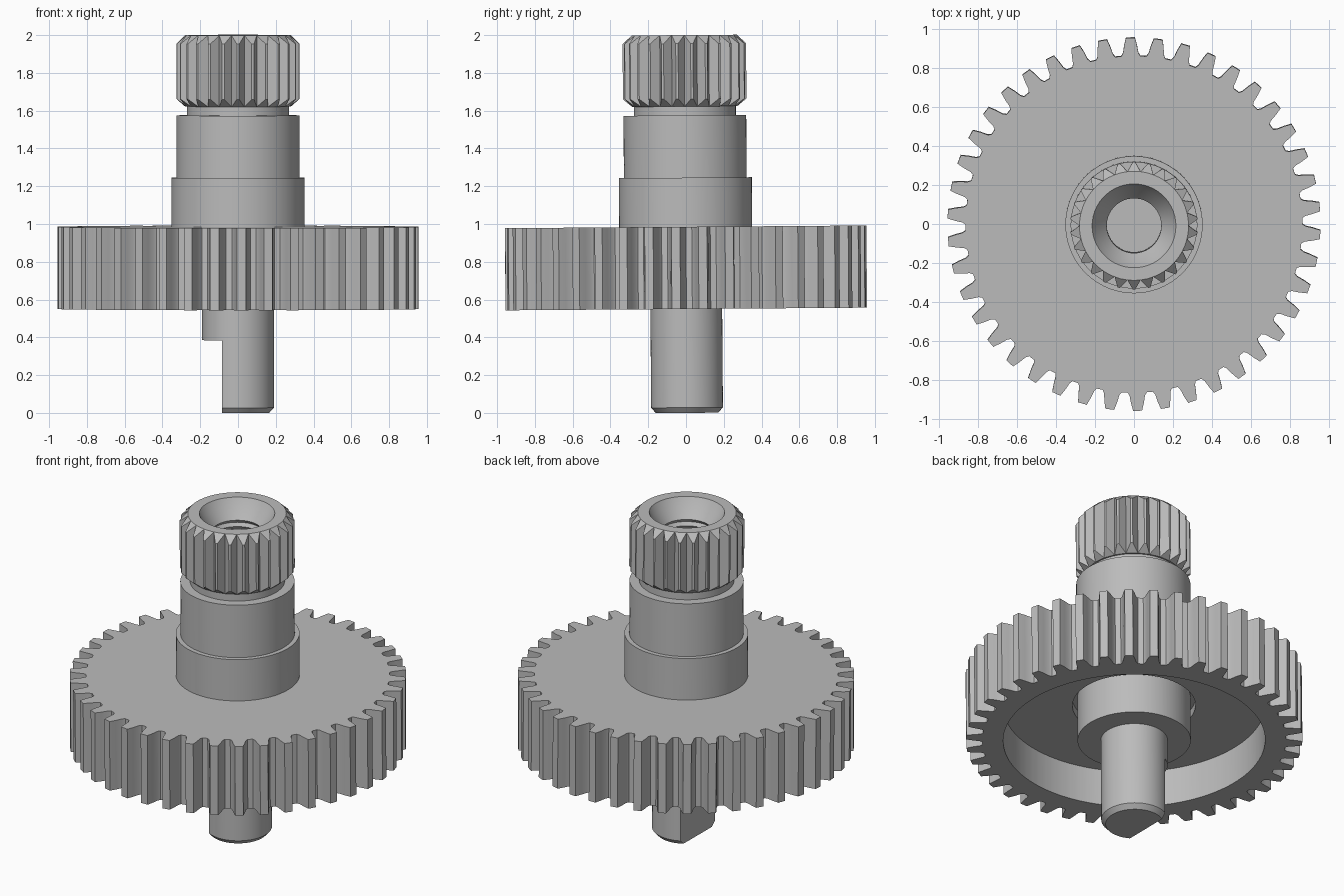
import bpy, bmesh, math
from mathutils import Matrix, Vector

cube = bpy.data.objects.get("Cube")
if cube:
    bpy.data.objects.remove(cube, do_unlink=True)

# Single plain grey
grey = bpy.data.materials.new("steel_grey")
grey.use_nodes = True
GREY = (0.5, 0.5, 0.5, 1)
grey.diffuse_color = GREY
grey.node_tree.nodes["Principled BSDF"].inputs["Base Color"].default_value = GREY

# The whole axle leans very slightly
PIVOT = Vector((0, 0, 0.75))
LEAN = (Matrix.Translation(PIVOT) @ Matrix.Rotation(math.radians(0.43), 4, 'X')
        @ Matrix.Translation(-PIVOT))


def polar(r, a, z):
    return Vector((r * math.cos(a), r * math.sin(a), z))


def loft(rings, cap_first=False, cap_last=False):
    """Skin a list of equally sized closed rings of points."""
    bm = bmesh.new()
    loops = [[bm.verts.new(p) for p in ring] for ring in rings]
    n = len(loops[0])
    for lo, hi in zip(loops, loops[1:]):
        for i in range(n):
            j = (i + 1) % n
            bm.faces.new((lo[i], lo[j], hi[j], hi[i]))
    if cap_first:
        bm.faces.new(loops[0][::-1])
    if cap_last:
        bm.faces.new(loops[-1])
    return bm


def lathe(profile, sides=72, **caps):
    return loft([[polar(r, math.tau * i / sides, z) for i in range(sides)]
                 for r, z in profile], **caps)


def finish(name, bm, closed_up=True):
    bmesh.ops.remove_doubles(bm, verts=bm.verts, dist=1e-5)
    if closed_up:
        bmesh.ops.recalc_face_normals(bm, faces=bm.faces)
    bm.transform(LEAN)
    mesh = bpy.data.meshes.new(name)
    bm.to_mesh(mesh)
    bm.free()
    mesh.materials.append(grey)
    ob = bpy.data.objects.new(name, mesh)
    bpy.context.collection.objects.link(ob)
    bpy.ops.object.select_all(action='DESELECT')
    ob.select_set(True)
    bpy.context.view_layer.objects.active = ob
    bpy.ops.object.shade_smooth_by_angle(angle=math.radians(25))
    return ob


# Spur gear: toothed rim, hollow underside, web and lower boss
TEETH = 42
BOTTOM, TOP, WEB = 0.55, 0.985, 0.78
half = [(0.957, 0.16), (0.918, 0.24), (0.88, 0.30), (0.864, 0.38)]
tooth = [(r, -f) for r, f in reversed(half)] + half
outline = [(r, math.radians(91.1) + math.tau * (t + f) / TEETH)
           for t in range(TEETH) for r, f in tooth]


def gear_ring(z, radius=None):
    return [polar(radius or r, a, z) for r, a in outline]


under = [(0.745, BOTTOM), (0.745, WEB), (0.35, WEB), (0.35, WEB + 0.05),
         (0.322, WEB + 0.05), (0.322, BOTTOM), (0.18, BOTTOM)]
gear = loft([gear_ring(TOP, 0.34), gear_ring(TOP), gear_ring(BOTTOM)]
            + [gear_ring(z, r) for r, z in under])
finish("spur_gear", gear)

# Lower shaft, with a flat cut away on the right side
STEP, FLAT = 0.385, -0.085
tip = lathe([(0.165, 0), (0.19, 0.028), (0.19, STEP)], cap_first=True, cap_last=True)
cut = bmesh.ops.bisect_plane(tip, geom=tip.verts[:] + tip.edges[:] + tip.faces[:],
                             plane_co=(FLAT, 0, 0), plane_no=(1, 0, 0), clear_inner=True)
bmesh.ops.holes_fill(tip, edges=[e for e in tip.edges if e.is_boundary], sides=0)
finish("shaft_tip", tip)
finish("shaft", lathe([(0.19, STEP), (0.19, BOTTOM + 0.02)], cap_first=True, cap_last=True))

# Stepped hub and narrow neck
finish("hub", lathe([(0.352, TOP - 0.02), (0.352, 1.245), (0.325, 1.245),
                     (0.325, 1.575), (0.27, 1.575), (0.27, 1.63)]))

# Knurled head: pointed ridges tapering into round ends
RIDGES, VALLEY, CREST = 26, 0.28, 0.327
BASE, HEAD = 1.622, 2.0


def knurl_ring(z, ended):
    ring = []
    for k in range(RIDGES):
        for f, crest in ((0, False), (0.42, True), (0.58, True)):
            r = CREST if crest and not ended else VALLEY
            if ended:
                f = round(f)
            ring.append(polar(r, math.tau * (k + f) / RIDGES, z))
    return ring


knurl = loft([knurl_ring(BASE, True), knurl_ring(BASE + 0.04, False),
              knurl_ring(HEAD - 0.045, False), knurl_ring(HEAD, True)])
bmesh.ops.remove_doubles(knurl, verts=knurl.verts, dist=1e-5)
finish("knurled_head", knurl)
finish("head_underside", lathe([(0.26, BASE), (VALLEY, BASE)], RIDGES))

# Countersunk threaded bore
SINK, FLOOR, PITCH = 1.89, 1.3, 0.04
bore = [(VALLEY, HEAD), (0.215, HEAD), (0.19, HEAD - 0.045), (0.14, SINK)]
z = SINK
while z - PITCH > FLOOR:
    bore += [(0.155, z - PITCH / 2), (0.14, z - PITCH)]
    z -= PITCH
bore.append((0.14, FLOOR))
finish("threaded_bore", lathe(bore[::-1], RIDGES * 2, cap_first=True), closed_up=False)
bore_mesh = bpy.data.objects["threaded_bore"].data

# Make the bore face inward and upward
if sum(p.normal.z * p.area for p in bore_mesh.polygons) < 0:
    bore_mesh.flip_normals()
under_mesh = bpy.data.objects["head_underside"].data
if under_mesh.polygons[0].normal.z > 0:
    under_mesh.flip_normals()
